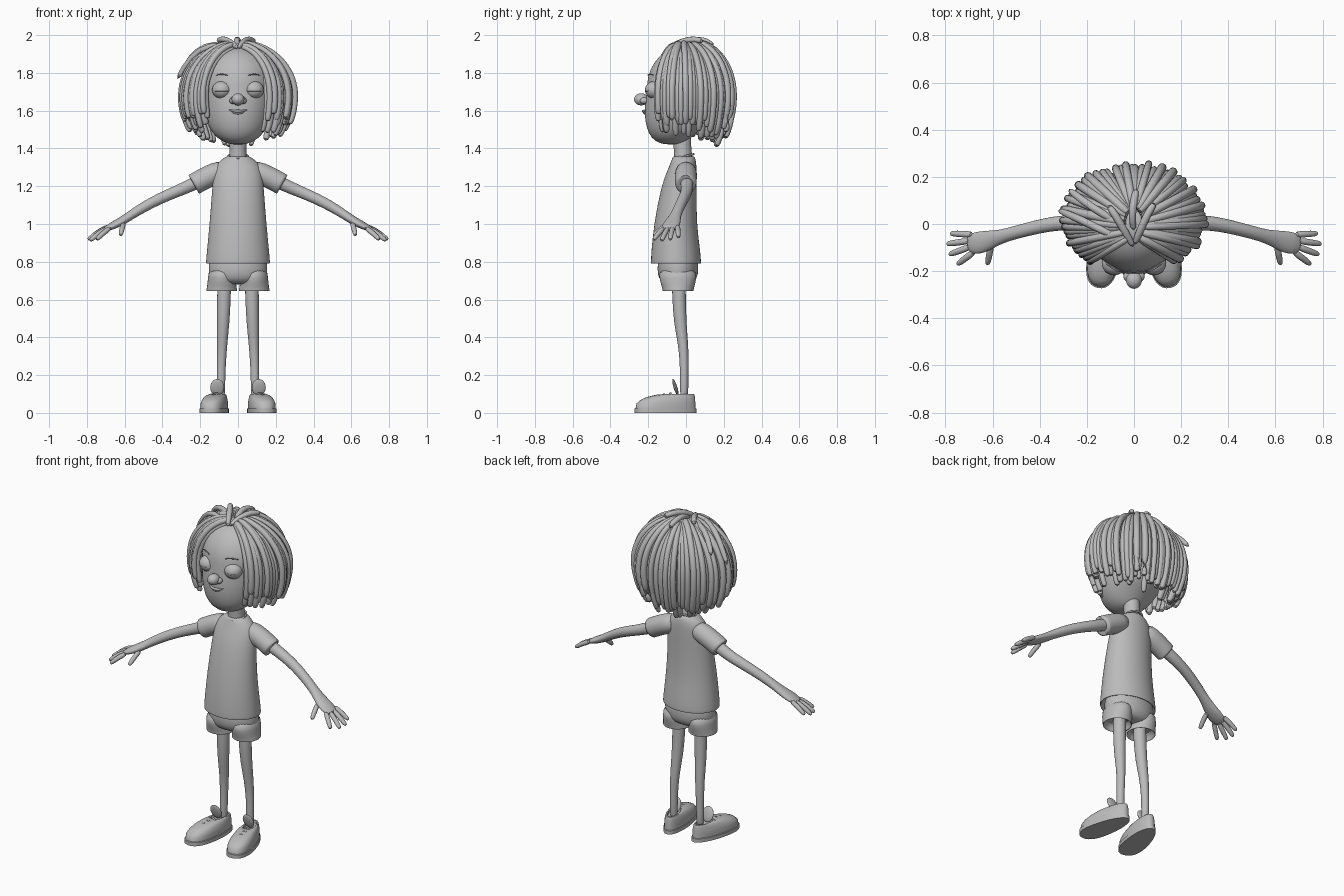
import bpy, bmesh, math, random
from mathutils import Vector, Matrix

random.seed(4)
if "Cube" in bpy.data.objects:
    bpy.data.objects.remove(bpy.data.objects["Cube"])

grey = bpy.data.materials.new("plain_grey")
grey.use_nodes = True
grey.diffuse_color = (0.5, 0.5, 0.5, 1)
grey.node_tree.nodes["Principled BSDF"].inputs["Base Color"].default_value = (0.5, 0.5, 0.5, 1)


def finish(name, bm, subdiv=0):
    """Turn a bmesh into a smooth shaded object that keeps sharp edges."""
    bmesh.ops.recalc_face_normals(bm, faces=bm.faces)
    for f in bm.faces:
        f.smooth = True
    for e in bm.edges:
        e.smooth = e.calc_face_angle(0) < 0.9
    mesh = bpy.data.meshes.new(name)
    bm.to_mesh(mesh)
    bm.free()
    mesh.materials.append(grey)
    ob = bpy.data.objects.new(name, mesh)
    bpy.context.collection.objects.link(ob)
    if subdiv:
        ob.modifiers.new("Smooth", 'SUBSURF').levels = subdiv
        ob.modifiers["Smooth"].render_levels = subdiv
    return ob


def skin(bm, rings):
    """Bridge rings of points into a closed skin."""
    loops = [[bm.verts.new(p) for p in ring] for ring in rings]
    n = len(loops[0])
    for a, b in zip(loops, loops[1:]):
        for i in range(n):
            j = (i + 1) % n
            bm.faces.new((a[i], a[j], b[j], b[i]))
    bm.faces.new(loops[0])
    bm.faces.new(loops[-1])


def stack(name, layers, x=0, sides=24, subdiv=1):
    """Horizontal ellipses given as (z, centre y, half width, half depth)."""
    bm = bmesh.new()
    angles = [math.tau * i / sides for i in range(sides)]
    skin(bm, [[(x + rx * math.cos(t), cy + ry * math.sin(t), z) for t in angles]
              for z, cy, rx, ry in layers])
    return finish(name, bm, subdiv)


def add_tube(bm, pts, radii, sides=8, up=(0, 0, 1)):
    """Sweep a circle, or an ellipse (across, thick), along a path."""
    pts = [Vector(p) for p in pts]
    rings, last = [], len(pts) - 1
    for i, p in enumerate(pts):
        tangent = (pts[min(i + 1, last)] - pts[max(i - 1, 0)]).normalized()
        a = tangent.cross(Vector(up)).normalized()
        b = tangent.cross(a)
        r = radii[i] if isinstance(radii, list) else radii
        ra, rb = r if isinstance(r, tuple) else (r, r)
        rings.append([p + a * ra * math.cos(math.tau * k / sides)
                      + b * rb * math.sin(math.tau * k / sides) for k in range(sides)])
    skin(bm, rings)


def tube(name, pts, radii, sides=8, up=(0, 0, 1), subdiv=1):
    bm = bmesh.new()
    add_tube(bm, pts, radii, sides, up)
    return finish(name, bm, subdiv)


def ball(name, loc, size, tilt=0):
    bm = bmesh.new()
    m = Matrix.Translation(loc) @ Matrix.Rotation(tilt, 4, 'X') @ Matrix.Diagonal((*size, 1))
    bmesh.ops.create_uvsphere(bm, u_segments=24, v_segments=16, radius=1, matrix=m)
    return finish(name, bm)


# Head and neck
stack("head", [(1.42, -.07, .03, .04), (1.435, -.08, .085, .085), (1.48, -.075, .137, .125),
               (1.54, -.04, .168, .177), (1.62, -.015, .187, .207), (1.70, 0, .197, .207),
               (1.78, 0, .2, .207), (1.86, .01, .177, .18), (1.92, .01, .11, .12),
               (1.945, .01, .03, .03)], sides=32)
stack("neck", [(1.32, -.012, .055, .055), (1.36, -.015, .046, .047),
               (1.42, -.02, .044, .046), (1.5, -.025, .05, .055)])

# Face
ball("nose", (0, -.237, 1.66), (.034, .038, .032))
tube("upper_lip", [(-.05, -.208, 1.605), (-.025, -.222, 1.597), (0, -.228, 1.598),
                   (.025, -.222, 1.597), (.05, -.208, 1.605)], [.003, .007, .009, .007, .003])
tube("lower_lip", [(-.035, -.212, 1.592), (0, -.224, 1.585), (.035, -.212, 1.592)],
     [.003, .01, .003])
for s, side in ((1, "left"), (-1, "right")):
    ball(side + "_eyelid", (s * .085, -.165, 1.71), (.052, .052, .047))
    tube(side + "_lash_line", [(s * (.085 + .053 * math.sin(k)), -.165 - .052 * math.cos(k),
         1.705) for k in (-.9, -.45, 0, .45, .9)], .003)
    tube(side + "_eyebrow", [(s * .05, -.204, 1.785), (s * .085, -.192, 1.797),
                             (s * .125, -.165, 1.785)], [.003, .005, .002])
    ball(side + "_nostril", (s * .027, -.222, 1.653), (.018, .022, .018))
    ball(side + "_ear", (s * .2, .01, 1.66), (.03, .035, .055))

# Hair: thick locks that leave a centre parting, wrap the skull and hang
hair = bmesh.new()


def add_lock(s, a, scale, z_end):
    arc, mid_z, steps = .42, 1.68, 15
    pts = []
    for i in range(steps):
        d = .03 + i / (steps - 1) * (arc - .03 + mid_z - z_end)
        if d < arc:
            phi = d / arc * math.pi / 2
            h, z = math.sin(phi), mid_z + .268 * scale * math.cos(phi)
        else:
            z = mid_z - (d - arc)
            h = 1 - .3 * ((mid_z - z) / .27) ** 2
        pts.append((s * math.sin(a) * .288 * scale * h,
                    .02 - .225 * scale * math.cos(a) * h + (1 - h) * (.12 * a / math.pi - .09), z))
    w = random.uniform(.017, .021)
    add_tube(hair, pts, [w * .8] + [w] * (steps - 2) + [w * .85], up=(.13, .21, 1))


for s in (1, -1):
    for count, size, lower in ((26, 1.0, 0), (20, .9, .03)):
        for k in range(count):
            f = k / (count - 1)
            a = math.radians(38 + 142 * f) + random.uniform(-.03, .03)
            add_lock(s, a, size * random.uniform(.96, 1.07),
                     1.54 - .09 * f - lower + random.uniform(-.03, .05))

# Loose locks that stand up from the crown
for pts in ([(0, -.1, 1.93), (-.04, -.03, 1.965), (-.08, .04, 1.982), (-.11, .08, 1.97)],
            [(0, -.09, 1.93), (.03, -.02, 1.97), (.06, .05, 1.981), (.09, .09, 1.965)],
            [(0, -.03, 1.94), (-.01, .04, 1.98), (0, .1, 1.975), (.01, .15, 1.94)],
            [(-.02, -.02, 1.93), (-.13, .04, 1.96), (-.22, .1, 1.92), (-.28, .15, 1.84)],
            [(-.02, -.08, 1.93), (-.15, -.02, 1.955), (-.25, .03, 1.89), (-.325, .06, 1.76)]):
    add_tube(hair, pts, [.015, .018, .018, .016], up=(.1, .3, 1))
finish("hair_locks", hair, 1)

# Shirt with folded hem
stack("shirt_body", [(1.362, -.012, .052, .052), (1.352, -.012, .072, .06), (1.325, -.013, .108, .068),
                     (1.28, -.022, .13, .078), (1.2, -.038, .136, .094), (1.0, -.057, .151, .113),
                     (.86, -.054, .165, .13), (.80, -.053, .17, .133), (.79, -.053, .17, .133),
                     (.79, -.053, .163, .126), (.84, -.053, .158, .122)], sides=32)
tube("collar", [(.055 * math.cos(k * .3927), -.014 + .056 * math.sin(k * .3927),
                 1.358 + .012 * math.sin(k * .3927)) for k in range(17)], .006)

# Shorts
stack("shorts_hips", [(.86, -.043, .145, .1), (.79, -.043, .157, .108),
                      (.73, -.043, .157, .11), (.695, -.043, .14, .09), (.68, -.043, .1, .06)])

for s, side in ((1, "left"), (-1, "right")):
    # Sleeve and arm
    tube(side + "_sleeve", [(s * .06, 0, 1.292), (s * .12, 0, 1.268), (s * .18, 0, 1.24),
                            (s * .228, -.002, 1.213), (s * .235, -.002, 1.209),
                            (s * .235, -.002, 1.209), (s * .19, 0, 1.235)],
         [.05, .06, .058, .058, .058, .051, .048], sides=20)
    tube(side + "_arm", [(s * .13, 0, 1.26), (s * .25, .006, 1.205), (s * .33, .004, 1.17),
                         (s * .41, -.012, 1.137), (s * .5, -.035, 1.09), (s * .57, -.055, 1.045),
                         (s * .62, -.07, 1.012), (s * .67, -.082, .988), (s * .71, -.09, .968)],
         [.036, .035, .031, .03, .028, (.029, .024), (.044, .023), (.05, .02), (.036, .012)], sides=16)
    # Fingers and thumb
    for finger, base, tip in (("little", (.68, -.045, .99), (.78, -.04, .93)),
                              ("ring", (.69, -.07, .983), (.795, -.085, .917)),
                              ("middle", (.69, -.095, .978), (.785, -.13, .912)),
                              ("index", (.675, -.115, .98), (.75, -.172, .917)),
                              ("thumb", (.605, -.085, 1.005), (.622, -.172, .94))):
        p, q = (Vector((s * v[0], v[1], v[2])) for v in (base, tip))
        tube(f"{side}_{finger}_finger", [p, p.lerp(q, .5) + Vector((0, 0, .005)),
                                         p.lerp(q, .9), q], [.016, .015, .014, .007])
    # Shorts leg and bare leg
    stack(side + "_shorts_leg", [(.77, -.043, .07, .1), (.71, -.043, .074, .1), (.67, -.042, .078, .087),
                                 (.65, -.042, .082, .083), (.645, -.042, .082, .083),
                                 (.645, -.042, .075, .076), (.69, -.042, .07, .072)], x=s * .086)
    tube(side + "_leg", [(s * .072, -.04, .74), (s * .074, -.037, .62), (s * .078, -.032, .48),
                         (s * .084, -.014, .36), (s * .088, -.009, .26), (s * .09, -.01, .17),
                         (s * .09, -.01, .07)],
         [.038, .037, .034, .027, .024, .022, .024], sides=16, up=(0, 1, 0))
    # Shoe, built from layered outlines that turn outward
    ahead, across = Vector((s * .2, -.98, 0)), Vector((.98, s * .2, 0))
    heel = Vector((s * .087, .055, 0))
    bm, rings = bmesh.new(), []
    for z, back, toe, w in ((0, 0, .333, .068), (.022, 0, .333, .068), (.024, .005, .327, .064),
                            (.05, .006, .322, .064), (.068, .007, .302, .06), (.082, .008, .272, .054),
                            (.093, .01, .23, .047), (.1, .013, .17, .038), (.1, .025, .14, .03),
                            (.088, .028, .13, .027)):
        ring = []
        for k in range(40):
            c, v = math.cos(math.tau * k / 40), math.sin(math.tau * k / 40)
            u = (back + toe) / 2 + (toe - back) / 2 * math.copysign(abs(c) ** .9, c)
            v = w * math.copysign(abs(v) ** .85, v) * (1 + .2 * c)
            ring.append(heel + ahead * u + across * v + Vector((0, 0, z)))
        rings.append(ring)
    skin(bm, rings)
    finish(side + "_shoe", bm)
    ball(side + "_shoe_tongue", (s * .11, -.056, .135), (.037, .01, .046), tilt=.3)
    for k in range(3):
        mid = heel + ahead * (.14 + .035 * k) + Vector((0, 0, .104 - .005 * k))
        edge = across * .032 - Vector((0, 0, .008))
        tube(f"{side}_lace_{k + 1}", [mid - across * .032 - Vector((0, 0, .008)), mid, mid + edge],
             .005, subdiv=0)
